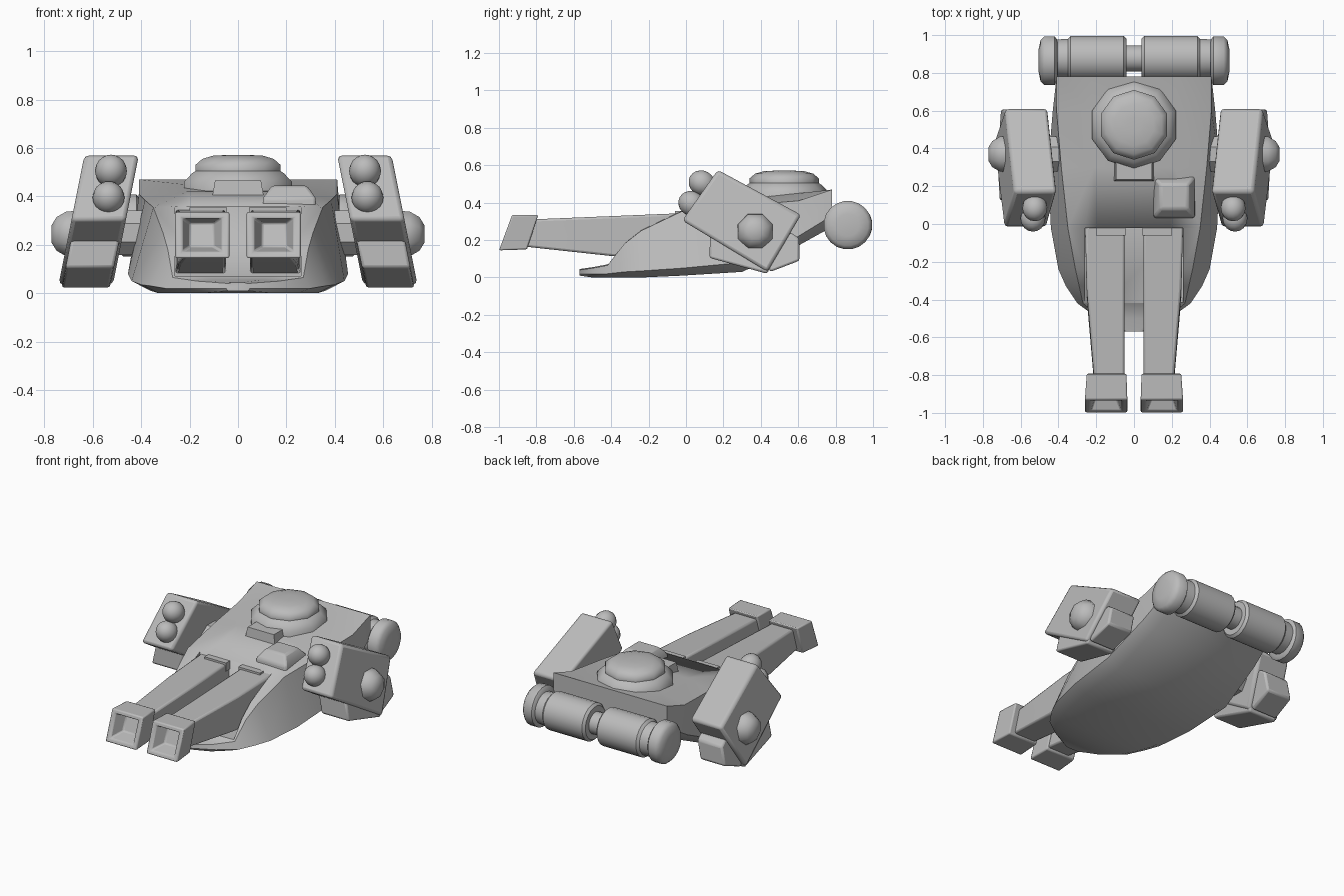
import bpy, bmesh, math
from mathutils import Matrix, Vector

cube = bpy.data.objects.get("Cube")
if cube:
    bpy.data.objects.remove(cube, do_unlink=True)

GREY = (0.5, 0.5, 0.5, 1)
grey = bpy.data.materials.new("plain grey")
grey.use_nodes = True
grey.diffuse_color = GREY
grey.node_tree.nodes["Principled BSDF"].inputs["Base Color"].default_value = GREY


def finish(name, bm, mirror=False, bevel=0, angle=35):
    """Turn a bmesh into a shaded object, optionally bevelled and mirrored."""
    bmesh.ops.recalc_face_normals(bm, faces=bm.faces)
    mesh = bpy.data.meshes.new(name)
    bm.to_mesh(mesh)
    bm.free()
    mesh.materials.append(grey)
    ob = bpy.data.objects.new(name, mesh)
    bpy.context.collection.objects.link(ob)
    bpy.ops.object.select_all(action='DESELECT')
    ob.select_set(True)
    bpy.context.view_layer.objects.active = ob
    bpy.ops.object.shade_smooth_by_angle(angle=math.radians(angle))
    if bevel:
        mod = ob.modifiers.new("Bevel", 'BEVEL')
        mod.width, mod.segments = bevel, 2
    if mirror:
        ob.modifiers.new("Mirror", 'MIRROR')
    return ob


def loft(name, rings, **options):
    """Skin a list of equal-length rings and cap both ends."""
    bm = bmesh.new()
    rows = [[bm.verts.new(p) for p in ring] for ring in rings]
    n = len(rows[0])
    for a, b in zip(rows, rows[1:]):
        for i in range(n):
            j = (i + 1) % n
            bm.faces.new((a[i], a[j], b[j], b[i]))
    bm.faces.new(rows[0])
    bm.faces.new(rows[-1])
    return finish(name, bm, **options)


def quad(x0, x1, top, bottom):
    """Four-cornered ring leaning between a top and a bottom (y, z)."""
    return [(x0, *bottom), (x1, *bottom), (x1, *top), (x0, *top)]


def slab(x0, x1, y0, y1, z):
    return [(x0, y0, z), (x1, y0, z), (x1, y1, z), (x0, y1, z)]


def turned(name, profile, origin, axis, sides, **options):
    """Revolve (distance, radius) pairs about an axis."""
    turn = Vector((0, 0, 1)).rotation_difference(Vector(axis)).to_matrix()
    rings = []
    for d, r in profile:
        ring = []
        for i in range(sides):
            t = math.tau * (i + 0.5) / sides
            ring.append(Vector(origin) + turn @ Vector((r * math.cos(t), r * math.sin(t), d)))
        rings.append(ring)
    return loft(name, rings, **options)


# Hull: y, lower half width, upper half width, floor, chine, shoulder, crown
stations = [
    (-0.57, 0.05, 0.04, 0.01, 0.02, 0.04, 0.045),
    (-0.50, 0.19, 0.17, 0.00, 0.02, 0.05, 0.055),
    (-0.42, 0.30, 0.27, 0.00, 0.02, 0.065, 0.07),
    (-0.33, 0.36, 0.29, 0.00, 0.03, 0.18, 0.18),
    (-0.24, 0.40, 0.31, 0.00, 0.035, 0.25, 0.255),
    (-0.02, 0.44, 0.35, 0.01, 0.05, 0.355, 0.36),
    (0.30, 0.455, 0.385, 0.03, 0.08, 0.385, 0.42),
    (0.60, 0.43, 0.41, 0.17, 0.22, 0.41, 0.45),
    (0.78, 0.41, 0.41, 0.27, 0.33, 0.47, 0.47),
]
rings = []
for y, low, high, floor, chine, shoulder, crown in stations:
    half = [(low * 0.82, floor), (low, chine), (high, shoulder), (high * 0.55, crown)]
    rings.append([(x, y, z) for x, z in half] + [(-x, y, z) for x, z in reversed(half)])
hull = loft("hull", rings, angle=40)

# Slot in the nose that the barrels lie in
cutter = loft("slot_cutter", [slab(-0.26, 0.26, -0.8, -0.02, z) for z in (0.072, 0.6)])
cutter.hide_render = True
cut = hull.modifiers.new("Slot", 'BOOLEAN')
cut.operation, cut.object = 'DIFFERENCE', cutter
bpy.context.view_layer.objects.active = hull
bpy.ops.object.modifier_apply(modifier="Slot")
bpy.data.objects.remove(cutter, do_unlink=True)

# Twin barrels with hollow slanted muzzles
loft("barrel", [
    quad(0.05, 0.26, (0.01, 0.345), (0.01, 0.08)),
    quad(0.05, 0.25, (-0.35, 0.33), (-0.40, 0.115)),
    quad(0.05, 0.21, (-0.84, 0.31), (-0.86, 0.165)),
], mirror=True, bevel=0.012)
loft("muzzle", [
    quad(0.04, 0.25, (-0.79, 0.335), (-0.85, 0.15)),
    quad(0.035, 0.26, (-0.93, 0.335), (-1.0, 0.145)),
    quad(0.065, 0.23, (-0.937, 0.31), (-0.99, 0.17)),
    quad(0.10, 0.20, (-0.86, 0.29), (-0.90, 0.19)),
], mirror=True, bevel=0.008)
loft("barrel_collar", [quad(0.045, 0.20, (y, 0.355), (y, 0.30)) for y in (-0.06, 0.0)], mirror=True)

# Ten-sided turret with a low dome, a visor and a side hatch
turned("turret", [(0.40, 0.235), (0.46, 0.235), (0.495, 0.20), (0.505, 0.185),
                  (0.53, 0.185), (0.555, 0.155), (0.568, 0.11), (0.572, 0.04)],
       (0, 0.525, 0), (0, 0, 1), 10, angle=50)
loft("visor", [slab(-0.11, 0.11, 0.225, 0.4, 0.38), slab(-0.095, 0.095, 0.235, 0.4, 0.465)])
loft("hatch", [slab(0.10, 0.325, 0.03, 0.26, 0.34), slab(0.105, 0.32, 0.035, 0.25, 0.395),
               slab(0.14, 0.285, 0.08, 0.21, 0.445)], bevel=0.012)

# Rear drums with wide end discs
turned("rear_drum", [(0.04, 0.105), (0.055, 0.12), (0.335, 0.12), (0.35, 0.105), (0.42, 0.10)],
       (0, 0.877, 0.28), (1, 0, 0), 20, mirror=True)
turned("drum_end_disc", [(0.405, 0.11), (0.42, 0.13), (0.475, 0.13), (0.495, 0.11), (0.505, 0.06)],
       (0, 0.865, 0.28), (1, 0, 0), 20, mirror=True, angle=50)
turned("drum_axle", [(-0.06, 0.07), (0.06, 0.07)], (0, 0.877, 0.28), (1, 0, 0), 16)


# Side pods: side profiles extruded across, leaning outward towards the bottom
def lean(x, y, z):
    return (x + 0.2 * (0.57 - z), y, z)


def pod_part(name, profile, x0, x1, bevel):
    loft(name, [[lean(x, y, z) for y, z in profile] for x in (x0, x1)], mirror=True, bevel=bevel)


pod_part("pod_body", [(0.17, 0.575), (0.615, 0.335), (0.435, 0.03), (-0.02, 0.305)], 0.41, 0.635, 0.018)
pod_part("pod_front_foot", [(0.13, 0.25), (0.125, 0.105), (0.435, 0.02), (0.5, 0.2)], 0.42, 0.62, 0.012)
pod_part("pod_rear_foot", [(0.56, 0.24), (0.605, 0.21), (0.607, 0.09), (0.45, 0.03), (0.4, 0.15)], 0.43, 0.61, 0.012)

# Pod pivots: arm into the hull and a domed cap outside
turned("pod_arm", [(0.36, 0.10), (0.6, 0.10)], (0, 0.37, 0.25), (1, 0, 0), 8, mirror=True)
turned("pod_cap", [(0.64, 0.105), (0.71, 0.10), (0.75, 0.075), (0.77, 0.04)],
       (0, 0.37, 0.245), (1, 0, 0), 8, mirror=True, angle=50)

# Two round-nosed missiles in the face of each pod
for name, x, y, z in (("upper_missile", 0.525, 0.085, 0.505), ("lower_missile", 0.535, 0.03, 0.395)):
    bm = bmesh.new()
    place = Matrix.Translation((x, y, z)) @ Matrix.Rotation(math.radians(-29), 4, 'X')
    bmesh.ops.create_uvsphere(bm, u_segments=16, v_segments=10, radius=0.066,
                              matrix=place @ Matrix.Diagonal((1, 1.1, 1, 1)))
    finish(name, bm, mirror=True)
